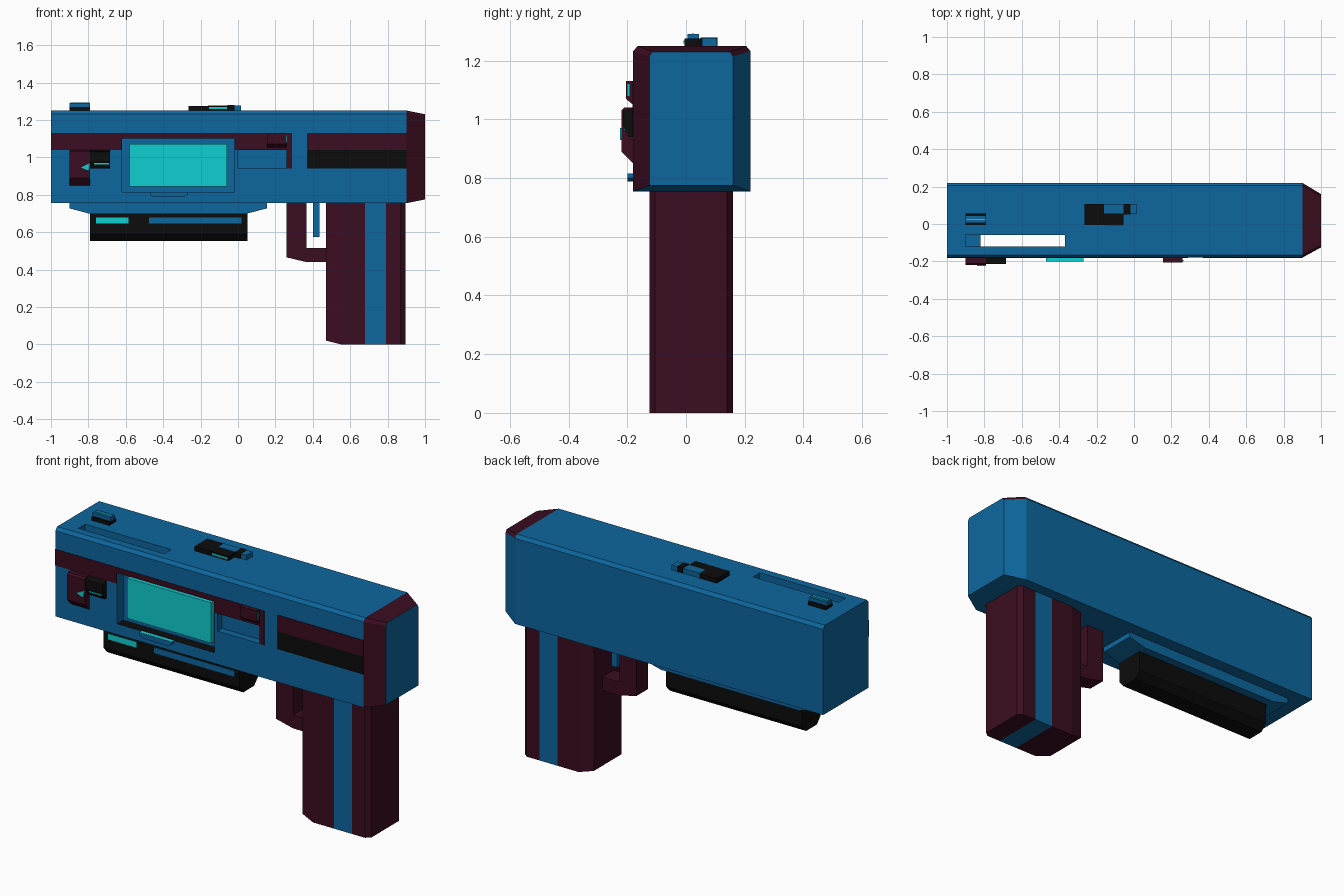
import bpy, bmesh
from mathutils import Vector

if "Cube" in bpy.data.objects:
    bpy.data.objects.remove(bpy.data.objects["Cube"])


def material(name, rgb):
    m = bpy.data.materials.new(name)
    m.diffuse_color = (*rgb, 1)
    m.use_nodes = True
    m.node_tree.nodes["Principled BSDF"].inputs["Base Color"].default_value = m.diffuse_color
    return m


BLUE = material("steel blue", (0.004, 0.135, 0.345))
MAROON = material("dark maroon", (0.044, 0.004, 0.015))
BLACK = material("black", (0.0037, 0.0037, 0.0037))
CYAN = material("bright cyan", (0.005, 0.62, 0.64))


def finish(name, bm, *mats):
    bmesh.ops.recalc_face_normals(bm, faces=bm.faces)
    mesh = bpy.data.meshes.new(name)
    bm.to_mesh(mesh)
    bm.free()
    for m in mats:
        mesh.materials.append(m)
    ob = bpy.data.objects.new(name, mesh)
    bpy.context.collection.objects.link(ob)
    return ob


def loft(name, rings, *mats):
    """Join rings of equal point count and cap both ends."""
    bm = bmesh.new()
    vs = [[bm.verts.new(p) for p in r] for r in rings]
    n = len(vs[0])
    for a, b in zip(vs, vs[1:]):
        for i in range(n):
            j = (i + 1) % n
            bm.faces.new((a[i], a[j], b[j], b[i]))
    bm.faces.new(vs[0])
    bm.faces.new(vs[-1])
    return finish(name, bm, *mats)


def prism_y(name, pts, y0, y1, *mats):
    return loft(name, [[(x, y, z) for x, z in pts] for y in (y0, y1)], *mats)


def prism_x(name, pts, x0, x1, *mats):
    return loft(name, [[(x, y, z) for y, z in pts] for x in (x0, x1)], *mats)


def box(name, x0, x1, y0, y1, z0, z1, *mats):
    return prism_y(name, [(x0, z0), (x1, z0), (x1, z1), (x0, z1)], y0, y1, *mats)


def paint(ob, rule):
    for p in ob.data.polygons:
        p.material_index = rule(p.center, p.normal)


# Main body with chamfered top and tapered rear
side = [(-0.18, 0.755), (0.22, 0.755), (0.22, 1.232), (0.205, 1.25), (-0.165, 1.25), (-0.18, 1.232)]
rear = [(-0.125, 0.775), (0.16, 0.775), (0.16, 1.215), (0.15, 1.23), (-0.115, 1.23), (-0.125, 1.215)]
body = loft("body", [[(x, y, z) for y, z in r] for x, r in ((-1, side), (0.9, side), (1, rear))],
            BLUE, MAROON, BLACK)

# Cut the screen window, side pocket and top slot
cuts = [(-0.62, -0.02, -0.3, -0.125, 0.815, 1.10),
        (0.0, 0.26, -0.3, -0.14, 0.94, 1.04),
        (-0.9, -0.37, -0.12, -0.06, 0.6, 1.4)]
for c in cuts:
    cutter = box("cutter", *c)
    cutter.hide_render = True
    mod = body.modifiers.new("cut", "BOOLEAN")
    mod.operation = "DIFFERENCE"
    mod.solver = "EXACT"
    mod.object = cutter
    bpy.context.view_layer.objects.active = body
    bpy.ops.object.modifier_apply(modifier=mod.name)
    bpy.data.objects.remove(cutter)


def body_rule(c, n):
    if 0.905 < c.x < 0.999 and (n.y < -0.3 or n.z > 0.3):
        return 1
    if n.z > 0.9 and abs(c.z - 0.815) < 0.005:
        return 2
    return 0


paint(body, body_rule)
box("slot_ramp", -0.9, -0.82, -0.121, -0.059, 1.10, 1.2, BLUE)

# Painted side bands
bands = [(-1, -0.62, 1.04, 1.13, MAROON), (-0.62, -0.02, 1.10, 1.13, MAROON),
         (-0.02, 0.29, 1.04, 1.13, MAROON), (0.26, 0.29, 0.94, 1.04, MAROON),
         (0.37, 0.9, 1.04, 1.13, MAROON), (0.37, 0.9, 0.94, 1.04, BLACK)]
for i, (x0, x1, z0, z1, m) in enumerate(bands):
    box(f"side_band_{i}", x0, x1, -0.183, -0.178, z0, z1, m)

# Screen set into the window, and the tab below it
box("screen", -0.58, -0.06, -0.15, -0.122, 0.845, 1.07, CYAN)
tab = prism_y("screen_tab", [(-0.47, 0.815), (-0.47, 0.80), (-0.45, 0.788), (-0.29, 0.788),
                             (-0.27, 0.80), (-0.27, 0.815)], -0.2, -0.178, BLUE, CYAN)
paint(tab, lambda c, n: 1 if n.z > 0.9 else 0)

# Side emitter near the muzzle
prism_x("emitter_housing", [(-0.175, 0.845), (-0.22, 0.89), (-0.22, 1.03), (-0.21, 1.04), (-0.175, 1.04)],
        -0.9, -0.79, MAROON)
prism_x("emitter_grille", [(-0.175, 0.94), (-0.195, 0.94), (-0.215, 0.98), (-0.215, 1.03), (-0.175, 1.04)],
        -0.79, -0.685, BLACK)
box("emitter_line", -0.77, -0.69, -0.212, -0.2, 0.962, 0.97, CYAN)
prism_y("emitter_light", [(-0.84, 0.945), (-0.79, 0.97), (-0.80, 0.93)], -0.224, -0.215, CYAN)

# Side knob
prism_x("side_knob", [(-0.175, 1.045), (-0.205, 1.07), (-0.205, 1.13), (-0.175, 1.13)], 0.155, 0.26, MAROON)
box("knob_light", 0.26, 0.264, -0.2, -0.193, 1.08, 1.12, CYAN)

# Grip with chamfered corners and a blue stripe around it
plan = [(0.47, -0.105), (0.55, -0.125), (0.87, -0.125), (0.895, -0.105),
        (0.895, 0.14), (0.87, 0.16), (0.55, 0.16), (0.47, 0.14)]
grip = loft("grip", [[(x, y, 0.02 if x < 0.5 else 0) for x, y in plan],
                     [(x, y, 0.76) for x, y in plan]], MAROON, BLUE)
bm = bmesh.new()
bm.from_mesh(grip.data)
for x in (0.55, 0.68, 0.79):
    bmesh.ops.bisect_plane(bm, geom=bm.verts[:] + bm.edges[:] + bm.faces[:],
                           plane_co=Vector((x, 0, 0)), plane_no=Vector((1, 0, 0)))
bm.to_mesh(grip.data)
bm.free()
paint(grip, lambda c, n: 1 if 0.68 < c.x < 0.79 and abs(n.x) < 0.5 else 0)

# Trigger and guard
prism_y("trigger_guard", [(0.26, 0.76), (0.26, 0.465), (0.365, 0.44), (0.475, 0.44),
                          (0.475, 0.515), (0.365, 0.515), (0.365, 0.76)], -0.035, 0.065, MAROON)
box("trigger", 0.40, 0.435, -0.005, 0.035, 0.575, 0.76, BLUE)

# Underbarrel mount and light module
prism_y("under_mount", [(-0.9, 0.76), (-0.9, 0.727), (-0.8, 0.70), (0.05, 0.70), (0.155, 0.727),
                        (0.155, 0.76)], -0.057, 0.15, BLUE)
prism_x("under_module", [(-0.057, 0.705), (-0.057, 0.59), (-0.025, 0.553), (0.07, 0.553),
                         (0.105, 0.59), (0.105, 0.705)], -0.79, 0.05, BLACK)
box("module_light", -0.76, -0.585, -0.06, -0.055, 0.645, 0.677, CYAN)
box("module_stripe", -0.475, 0.02, -0.06, -0.055, 0.645, 0.677, BLUE)

# Front sight
box("front_sight_base", -0.9, -0.79, -0.005, 0.055, 1.245, 1.27, BLACK)
box("front_sight_top", -0.9, -0.79, 0.005, 0.045, 1.27, 1.29, BLUE)
box("front_sight_line", -0.895, -0.795, 0.021, 0.028, 1.288, 1.292, CYAN)

# Rear sight
box("rear_sight_back", -0.265, -0.16, -0.005, 0.108, 1.245, 1.275, BLACK)
box("rear_sight_rail", -0.16, -0.055, -0.005, 0.055, 1.245, 1.275, BLACK)
box("rear_sight_light", -0.155, -0.06, -0.008, -0.004, 1.258, 1.268, CYAN)
box("rear_sight_block", -0.16, 0.015, 0.055, 0.106, 1.245, 1.277, BLUE)
box("rear_sight_clip", -0.055, -0.02, 0.05, 0.108, 1.245, 1.279, BLACK)
